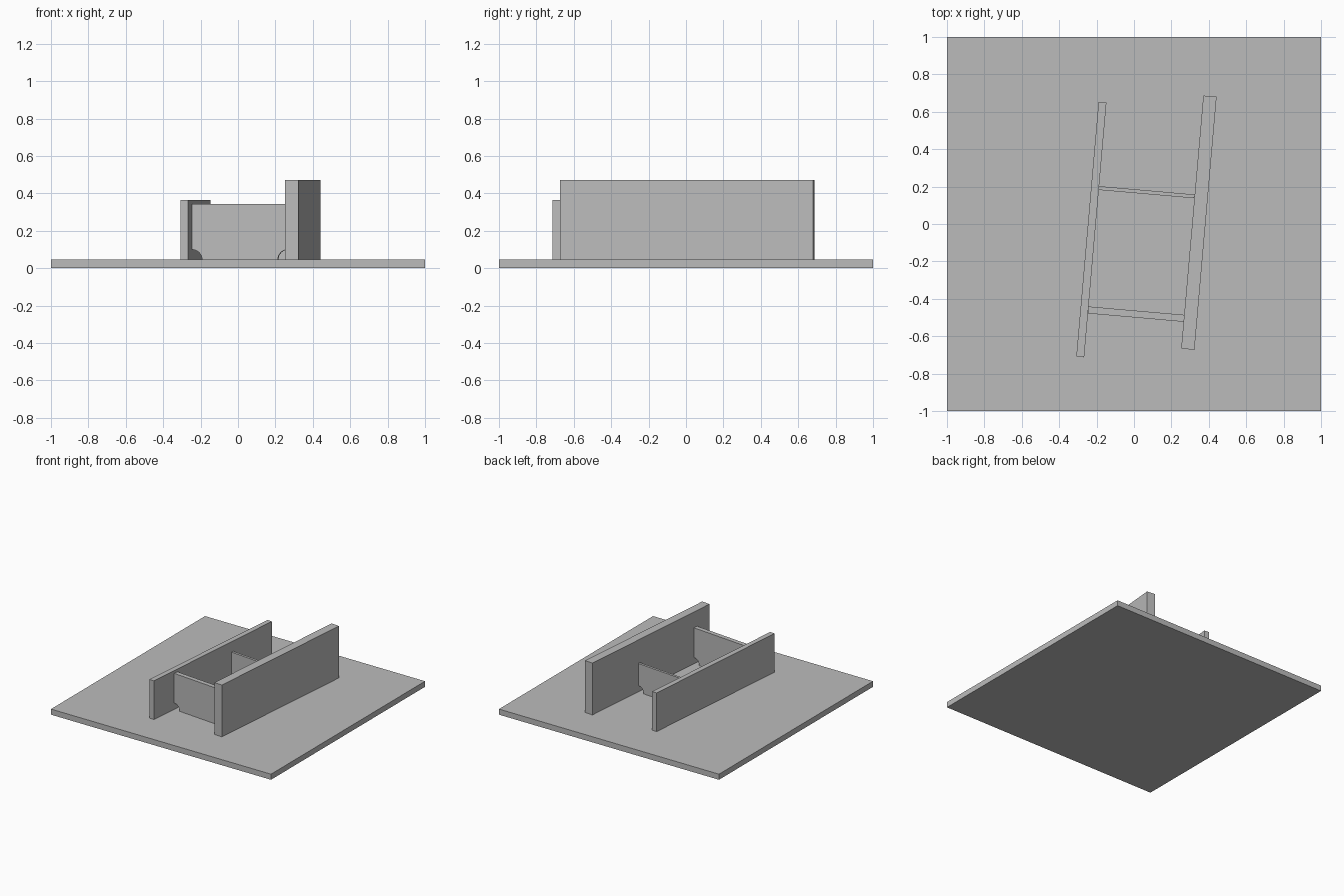
import bpy
import math

cube = bpy.data.objects.get("Cube")
if cube:
    bpy.data.objects.remove(cube, do_unlink=True)

# One plain grey for the whole model
grey = bpy.data.materials.new("plain_grey")
grey.use_nodes = True
colour = (0.5, 0.5, 0.5, 1)
grey.diffuse_color = colour
grey.node_tree.nodes["Principled BSDF"].inputs["Base Color"].default_value = colour

BASE = 0.046
TURN = math.radians(-5)


def extrude_profile(name, profile, depth, x, y, turn):
    """Stand an x-z outline upright and give it depth along y."""
    n = len(profile)
    verts = [(px, s * depth / 2, pz) for s in (-1, 1) for px, pz in profile]
    faces = [tuple(range(n)), tuple(reversed(range(n, 2 * n)))]
    for i in range(n):
        j = (i + 1) % n
        faces.append((j, i, i + n, j + n))
    mesh = bpy.data.meshes.new(name)
    mesh.from_pydata(verts, [], faces)
    mesh.materials.append(grey)
    obj = bpy.data.objects.new(name, mesh)
    obj.location = (x, y, 0)
    obj.rotation_euler.z = turn
    bpy.context.collection.objects.link(obj)
    return obj


def box(name, width, depth, bottom, top, x=0, y=0, turn=0):
    w = width / 2
    outline = [(-w, bottom), (w, bottom), (w, top), (-w, top)]
    return extrude_profile(name, outline, depth, x, y, turn)


def notched_panel(name, width, depth, top, x, y, radius=0.053, steps=8):
    """Panel with a quarter-round notch in each lower corner."""
    w = width / 2
    arc = [(w - radius * math.cos(a), BASE + radius * math.sin(a))
           for a in (i * math.pi / 2 / steps for i in range(steps + 1))]
    left = [(-px, pz) for px, pz in reversed(arc)]
    outline = arc + [(w, top), (-w, top)] + left
    return extrude_profile(name, outline, depth, x, y, TURN)


# Ground slab
box("base_slab", 2, 2, 0, BASE)

# Long side walls
box("low_wall", 0.042, 1.367, BASE, 0.364, -0.228, -0.03, TURN)
box("tall_wall", 0.071, 1.358, BASE, 0.472, 0.347, 0.007, TURN)

# Cross panels between the walls
notched_panel("front_panel", 0.513, 0.037, 0.342, 0.012, -0.482)
notched_panel("back_panel", 0.513, 0.02, 0.28, 0.067, 0.17)
